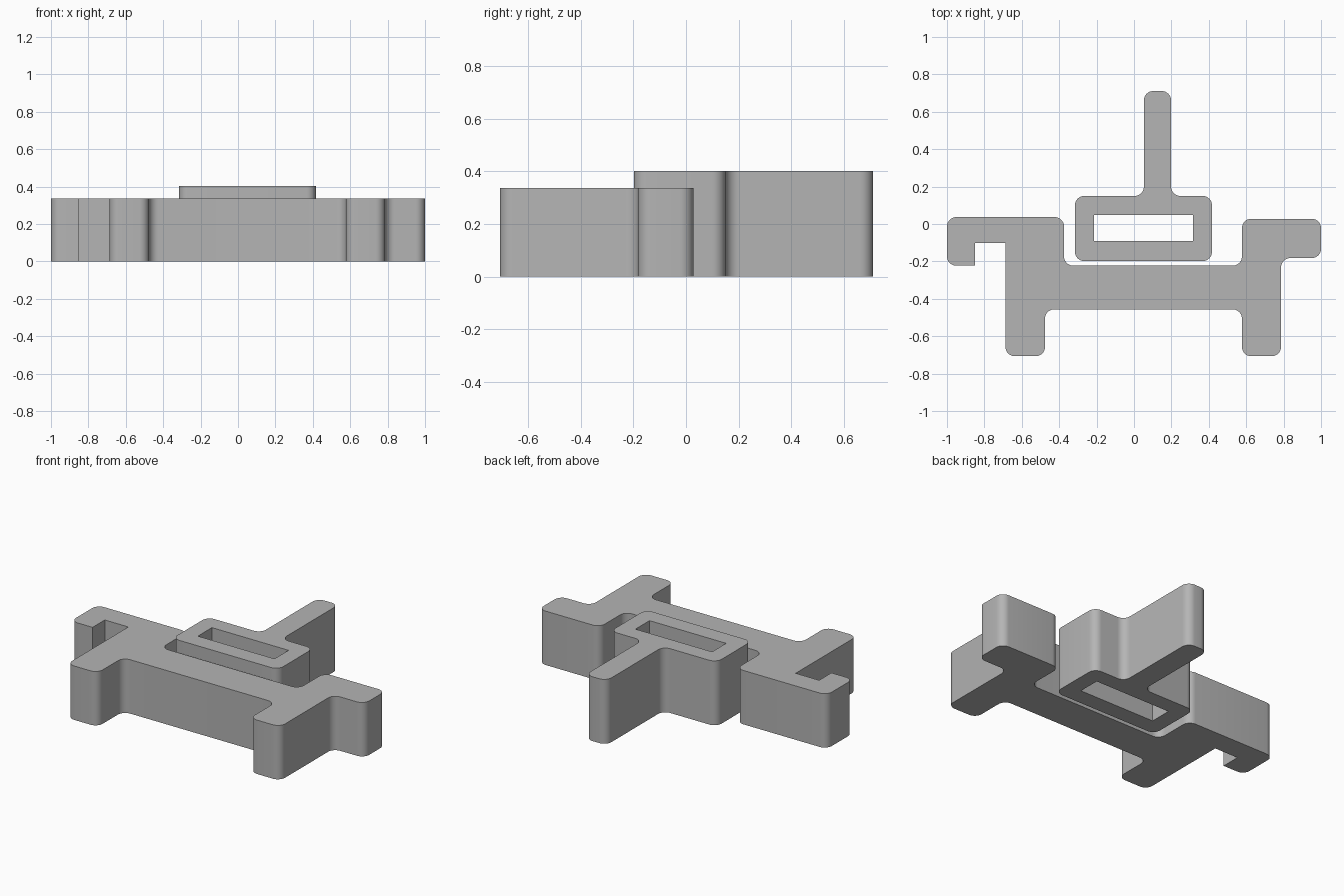
import bpy
import bmesh
from math import sin, cos, pi, radians
from mathutils import Vector

cube = bpy.data.objects.get("Cube")
if cube:
    bpy.data.objects.remove(cube, do_unlink=True)

grey = bpy.data.materials.new("plain grey")
grey.use_nodes = True
colour = (0.46, 0.46, 0.46, 1)
grey.diffuse_color = colour
grey.node_tree.nodes["Principled BSDF"].inputs["Base Color"].default_value = colour

RADIUS = 0.05
STEPS = 8


def rounded(corners, sharp=()):
    """Outline with every right-angled corner filleted, except the sharp ones."""
    pts = [Vector(c) for c in corners]
    out = []
    for i, p in enumerate(pts):
        if i in sharp:
            out.append(p)
            continue
        back = (pts[i - 1] - p).normalized()
        ahead = (pts[(i + 1) % len(pts)] - p).normalized()
        centre = p + RADIUS * (back + ahead)
        for s in range(STEPS + 1):
            t = s / STEPS * pi / 2
            out.append(centre - RADIUS * (ahead * cos(t) + back * sin(t)))
    return out


def extrude_outline(name, loops, height):
    """Fill an outline (with optional holes) and raise it to the height."""
    bm = bmesh.new()
    edges = []
    for loop in loops:
        verts = [bm.verts.new((p.x, p.y, 0)) for p in loop]
        for i, v in enumerate(verts):
            edges.append(bm.edges.new((verts[i - 1], v)))
    bmesh.ops.triangle_fill(bm, edges=edges, use_beauty=True, normal=(0, 0, 1))
    raised = bmesh.ops.extrude_face_region(bm, geom=bm.faces[:], use_keep_orig=True)
    top = [g for g in raised["geom"] if isinstance(g, bmesh.types.BMVert)]
    bmesh.ops.translate(bm, verts=top, vec=(0, 0, height))
    bmesh.ops.recalc_face_normals(bm, faces=bm.faces[:])
    mesh = bpy.data.meshes.new(name)
    bm.to_mesh(mesh)
    bm.free()
    mesh.materials.append(grey)
    obj = bpy.data.objects.new(name, mesh)
    bpy.context.collection.objects.link(obj)
    bpy.ops.object.select_all(action="DESELECT")
    obj.select_set(True)
    bpy.context.view_layer.objects.active = obj
    bpy.ops.object.shade_smooth_by_angle(angle=radians(30))
    return obj


# Wide bracket: two feet, a cross bar, a right-hand hook and a left-hand arm
bracket = [
    (-0.687, -0.707), (-0.476, -0.707), (-0.476, -0.456), (0.577, -0.456),
    (0.577, -0.707), (0.786, -0.707), (0.786, -0.182), (1, -0.182),
    (1, 0.028), (0.577, 0.028), (0.577, -0.223), (-0.374, -0.223),
    (-0.374, 0.037), (-1, 0.037), (-1, -0.223),
    (-0.85, -0.223), (-0.85, -0.102), (-0.687, -0.102),
]
extrude_outline("bracket", [rounded(bracket, sharp=(15, 16, 17))], 0.337)

# Taller slider: a slotted block with a long stem behind it
slider = [
    (-0.316, -0.198), (0.417, -0.198), (0.417, 0.15), (0.198, 0.15),
    (0.198, 0.711), (0.053, 0.711), (0.053, 0.15), (-0.316, 0.15),
]
slot = [(-0.214, -0.091), (0.316, -0.091), (0.316, 0.048), (-0.214, 0.048)]
extrude_outline("slotted_slider", [rounded(slider), [Vector(c) for c in slot]], 0.402)
